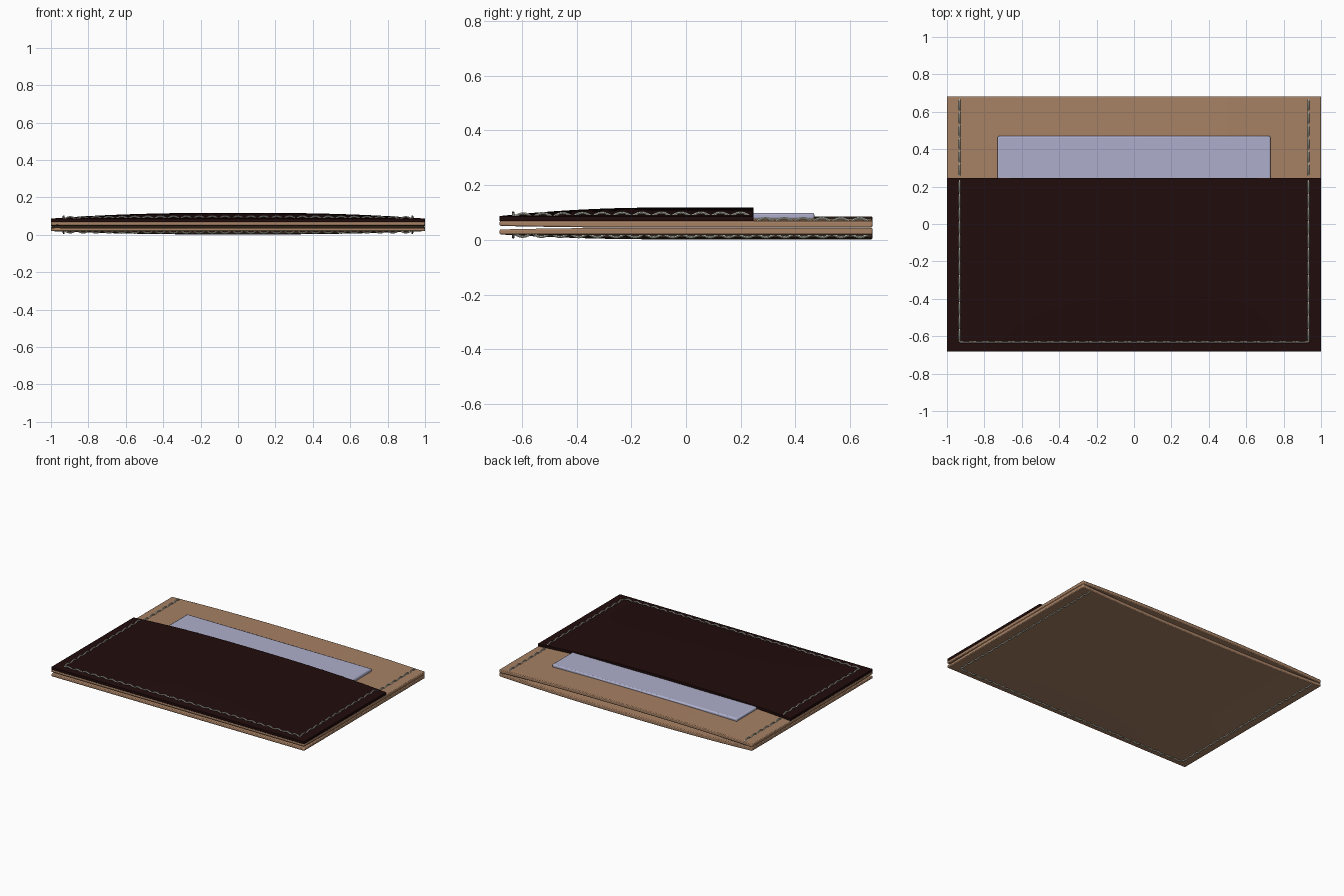
import bpy, bmesh, math

if "Cube" in bpy.data.objects:
    bpy.data.objects.remove(bpy.data.objects["Cube"])


def srgb(h):
    out = []
    for i in (0, 2, 4):
        c = int(h[i:i + 2], 16) / 255
        out.append(c / 12.92 if c <= 0.04045 else ((c + 0.055) / 1.055) ** 2.4)
    return (*out, 1)


def material(name, h):
    m = bpy.data.materials.new(name)
    m.diffuse_color = srgb(h)
    m.use_nodes = True
    m.node_tree.nodes["Principled BSDF"].inputs["Base Color"].default_value = m.diffuse_color
    return m


TAN = material("tan leather", "A78164")
DARK = material("dark brown leather", "210C0C")
CARD = material("lavender card", "AEAFCC")
THREAD = material("pale thread", "C3C6B8")

L, W = 1.0, 0.682


def ease(y, a, b):
    t = min(1, max(0, (y - a) / (b - a)))
    return t * (2 - t)


def bow(x, y):
    # leather swells toward the middle and the open back edge
    return (1 - min(1, abs(x)) ** 2.5) * ease(y, -W, -0.1)


def gap(x, y):
    # half the opening between the two panels
    front = 0.006 * (1 - ease(y, -W, -0.15))
    back = 0.016 * (1 - abs(x) ** 2.5) * max(0, (y - 0.25) / (W - 0.25))
    return front + back + 0.0005


def panel_top(x, y):
    return 0.069 + 0.017 * bow(x, y)


def panel_bottom(x, y):
    return 0.020 - 0.018 * bow(x, y)


def pocket_top(x, y):
    return 0.087 + 0.031 * bow(x, y)


def sheet(name, x0, x1, y0, y1, top, bottom, mat, nx=32, ny=24, bevel=0.005):
    bm = bmesh.new()
    g = []
    for f in (top, bottom):
        rows = []
        for j in range(ny + 1):
            y = y0 + (y1 - y0) * j / ny
            xs = [x0 + (x1 - x0) * i / nx for i in range(nx + 1)]
            rows.append([bm.verts.new((x, y, f(x, y))) for x in xs])
        g.append(rows)
    t, b = g
    for j in range(ny):
        for i in range(nx):
            bm.faces.new((t[j][i], t[j][i + 1], t[j + 1][i + 1], t[j + 1][i]))
            bm.faces.new((b[j][i], b[j + 1][i], b[j + 1][i + 1], b[j][i + 1]))
    for i in range(nx):
        for j in (0, ny):
            bm.faces.new((t[j][i], t[j][i + 1], b[j][i + 1], b[j][i]))
    for j in range(ny):
        for i in (0, nx):
            bm.faces.new((t[j][i], t[j + 1][i], b[j + 1][i], b[j][i]))
    bmesh.ops.recalc_face_normals(bm, faces=bm.faces)
    me = bpy.data.meshes.new(name)
    bm.to_mesh(me)
    bm.free()
    ob = bpy.data.objects.new(name, me)
    bpy.context.collection.objects.link(ob)
    me.materials.append(mat)
    mod = ob.modifiers.new("rounded edge", "BEVEL")
    mod.width, mod.segments = bevel, 2
    mod.limit_method, mod.angle_limit = "ANGLE", math.radians(50)
    bpy.ops.object.select_all(action="DESELECT")
    ob.select_set(True)
    bpy.context.view_layer.objects.active = ob
    bpy.ops.object.shade_smooth_by_angle(angle=math.radians(40))
    return ob


# Leather panels, pocket and card
sheet("lower_panel", -L, L, -W, W, lambda x, y: 0.0445 - gap(x, y), panel_bottom, TAN)
sheet("upper_panel", -L, L, -W, W, panel_top, lambda x, y: 0.0445 + gap(x, y), TAN)
sheet("front_pocket", -L, L, -W, 0.247, pocket_top,
      lambda x, y: pocket_top(x, y) - 0.0185, DARK, bevel=0.002)
sheet("card", -0.73, 0.73, -0.4, 0.47, lambda x, y: 0.099,
      lambda x, y: 0.074, CARD, nx=2, ny=2, bevel=0.008)


# Stitching: short arched threads lying on a surface
def stitches(name, runs):
    cu = bpy.data.curves.new(name, "CURVE")
    cu.dimensions = "3D"
    cu.bevel_depth, cu.bevel_resolution, cu.use_fill_caps = 0.005, 1, True
    for (xa, ya), (xb, yb), surface, side in runs:
        n = max(1, round(math.hypot(xb - xa, yb - ya) / 0.07))
        for k in range(n):
            sp = cu.splines.new("POLY")
            sp.points.add(6)
            for q in range(7):
                u = (k + 0.04 + 0.92 * q / 6) / n
                x, y = xa + (xb - xa) * u, ya + (yb - ya) * u
                z = surface(x, y) + side * (0.012 * math.sin(math.pi * q / 6) - 0.004)
                sp.points[q].co = (x, y, z, 1)
    ob = bpy.data.objects.new(name, cu)
    bpy.context.collection.objects.link(ob)
    cu.materials.append(THREAD)
    bpy.ops.object.select_all(action="DESELECT")
    ob.select_set(True)
    bpy.context.view_layer.objects.active = ob
    bpy.ops.object.convert(target="MESH")
    bpy.ops.object.shade_smooth_by_angle(angle=math.radians(50))


S, F = 0.932, -0.632
top_runs = [((-S, F), (S, F), pocket_top, 1)]
low_runs = [((-S, F), (S, F), panel_bottom, -1)]
for s in (-S, S):
    top_runs.append(((s, F), (s, 0.235), pocket_top, 1))
    top_runs.append(((s, 0.255), (s, 0.67), panel_top, 1))
    low_runs.append(((s, F), (s, 0.67), panel_bottom, -1))
stitches("top_stitching", top_runs)
stitches("bottom_stitching", low_runs)
